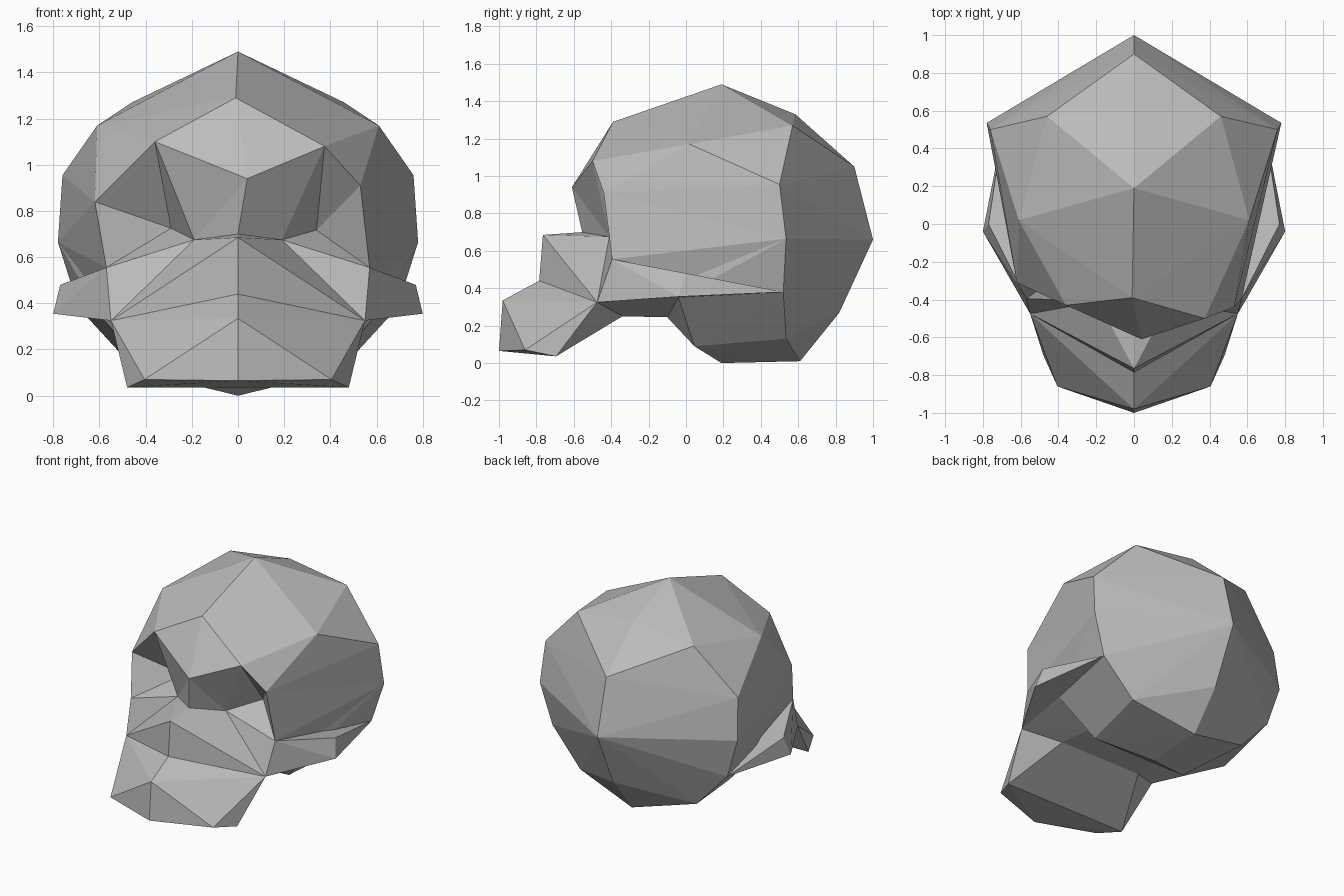
import bpy, bmesh
from mathutils import Vector

cube = bpy.data.objects.get("Cube")
if cube:
    bpy.data.objects.remove(cube)

bone = bpy.data.materials.new("bone_grey")
bone.use_nodes = True
grey = (0.5, 0.5, 0.5, 1)
bone.diffuse_color = grey
bone.node_tree.nodes["Principled BSDF"].inputs["Base Color"].default_value = grey

# Landmarks on the midline
MIDLINE = {
    "crown": (0, .19, 1.49), "rear_crown": (0, .585, 1.33), "rear_upper": (0, .9, 1.05),
    "rear": (0, 1, .66), "nape": (0, .82, .27), "base_rear": (0, .61, .01),
    "base_front": (0, .19, 0), "forehead": (-.01, -.39, 1.29), "brow": (.04, -.61, .94),
    "nose_root": (0, -.555, .70), "nose_tip": (0, -.765, .685), "nose_base": (0, -.785, .44),
    "gum": (0, -.98, .335), "teeth": (0, -1, .065),
}
# Landmarks that occur on both sides
PAIRED = {
    "temple": (.61, .02, 1.17), "parietal": (.46, .57, 1.27), "side_high": (.76, .5, .955),
    "side": (.78, .535, .665), "side_low": (.69, .52, .38), "base_side": (.46, .535, .13),
    "base_corner": (.37, .045, .09), "wing": (.6, -.04, .35), "throat": (.3, -.1, .245),
    "palate": (.32, -.34, .25), "brow_arch": (.375, -.5, 1.08), "brow_end": (.53, -.44, .91),
    "socket": (.34, -.2, .717), "inner_eye": (.19, -.41, .675), "cheek": (.57, -.395, .555),
    "cheek_low": (.55, -.475, .325), "arch_top": (.77, 0, .48), "arch_low": (.8, -.04, .355),
    "tooth_corner": (.405, -.86, .07), "tooth_rear": (.48, -.695, .036),
}
# The brow differs slightly on the other side
UNEVEN = {"brow_arch": (.36, -.43, 1.10), "brow_end": (.62, -.31, .84),
          "socket": (.29, -.2, .725)}


def place(name, side):
    if name in MIDLINE:
        return Vector(MIDLINE[name])
    p = UNEVEN.get(name, PAIRED[name]) if side < 0 else PAIRED[name]
    return Vector((p[0] * side, p[1], p[2]))


def finish(name, bm):
    bmesh.ops.recalc_face_normals(bm, faces=bm.faces)
    mesh = bpy.data.meshes.new(name)
    bm.to_mesh(mesh)
    bm.free()
    mesh.materials.append(bone)
    obj = bpy.data.objects.new(name, mesh)
    bpy.context.collection.objects.link(obj)


def shell(name, patches, sides=(1, -1), bridges=()):
    """Faceted surface: patches repeat per side, bridges span the midline."""
    bm, verts = bmesh.new(), {}

    def vert(key, side):
        tag = (key, 0 if key in MIDLINE else side)
        if tag not in verts:
            verts[tag] = bm.verts.new(place(key, side))
        return verts[tag]

    for side in sides:
        for patch in patches:
            bm.faces.new([vert(k, side) for k in patch.split()][::side])
    for bridge in bridges:
        keys = bridge.split()
        bm.faces.new([vert(k, 1) for k in keys] +
                     [vert(k, -1) for k in reversed(keys) if k not in MIDLINE])
    finish(name, bm)


def hull(name, keys):
    """Convex faceted solid around landmarks on both sides."""
    bm = bmesh.new()
    for key in keys.split():
        for side in ((1,) if key in MIDLINE else (1, -1)):
            bm.verts.new(place(key, side))
    found = bmesh.ops.convex_hull(bm, input=bm.verts)
    loose = [v for v in found["geom_interior"] if isinstance(v, bmesh.types.BMVert)]
    bmesh.ops.delete(bm, geom=loose, context="VERTS")
    finish(name, bm)


# Braincase
hull("cranium", "crown rear_crown rear_upper rear nape base_rear base_front forehead "
     "temple parietal side_high side side_low base_side base_corner wing socket")

# Forehead, side walls, eye sockets and nose
shell("face", [
    "forehead brow brow_arch", "forehead brow_arch temple",
    "temple brow_arch brow_end", "temple brow_end side_high",
    "side_high brow_end side", "side brow_end cheek", "side cheek side_low",
    "brow inner_eye brow_arch", "brow_arch inner_eye socket",
    "brow_arch socket brow_end", "brow_end socket cheek",
    "socket inner_eye cheek", "brow nose_root inner_eye",
    "nose_root nose_tip inner_eye", "nose_tip cheek_low inner_eye",
    "inner_eye cheek_low cheek", "nose_tip nose_base cheek_low",
])

# Upper jaw, palate and the hollow behind it
shell("upper_jaw", [
    "nose_base gum cheek_low", "gum tooth_corner cheek_low",
    "gum teeth tooth_corner", "cheek_low tooth_corner tooth_rear",
    "teeth tooth_rear tooth_corner", "cheek_low tooth_rear palate",
    "cheek_low palate throat", "cheek_low throat wing", "wing throat base_corner",
], bridges=["teeth tooth_rear", "tooth_rear palate", "palate throat", "throat base_corner"])

# Cheek arches
for label, side in (("left", 1), ("right", -1)):
    shell(label + "_cheek_arch", [
        "cheek cheek_low arch_low", "cheek arch_low arch_top",
        "arch_top arch_low side_low", "cheek arch_top side_low",
        "cheek_low wing arch_low", "arch_low wing side_low",
    ], sides=(side,))
